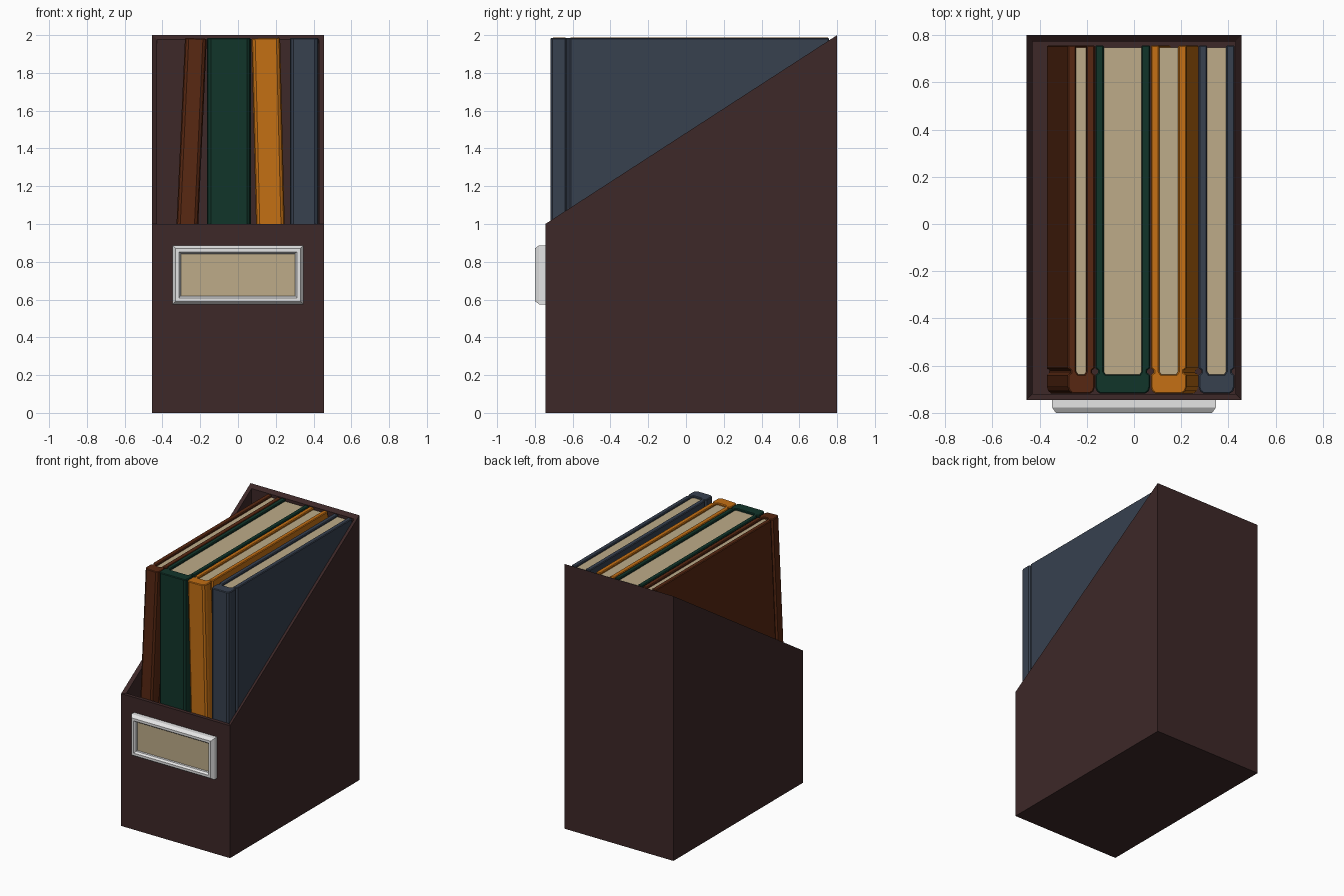
import bpy, bmesh, math

if "Cube" in bpy.data.objects:
    bpy.data.objects.remove(bpy.data.objects["Cube"])


def material(name, rgb):
    m = bpy.data.materials.new(name)
    m.diffuse_color = (*rgb, 1)
    m.use_nodes = True
    m.node_tree.nodes["Principled BSDF"].inputs["Base Color"].default_value = m.diffuse_color
    return m


MAROON = material("dark maroon board", (0.047, 0.021, 0.021))
CREAM = material("cream paper", (0.51, 0.41, 0.25))
METAL = material("pale metal", (0.78, 0.78, 0.78))
BROWN = material("brown leather", (0.098, 0.021, 0.006))
GREEN = material("green cloth", (0.0056, 0.035, 0.023))
ORANGE = material("orange cloth", (0.55, 0.16, 0.007))
BLUE = material("slate blue cloth", (0.038, 0.052, 0.078))


def loft(name, loops, mat, cap_start=True, cap_end=True):
    """Skin a row of closed loops with equal point counts."""
    bm = bmesh.new()
    rings = [[bm.verts.new(p) for p in loop] for loop in loops]
    n = len(rings[0])
    for a, b in zip(rings, rings[1:]):
        for i in range(n):
            j = (i + 1) % n
            bm.faces.new((a[i], a[j], b[j], b[i]))
    if cap_start:
        bm.faces.new(rings[0][::-1])
    if cap_end:
        bm.faces.new(rings[-1])
    bmesh.ops.recalc_face_normals(bm, faces=bm.faces)
    mesh = bpy.data.meshes.new(name)
    bm.to_mesh(mesh)
    bm.free()
    mesh.materials.append(mat)
    ob = bpy.data.objects.new(name, mesh)
    bpy.context.collection.objects.link(ob)
    return ob


def rect(x, y0, y1, z0, z1):
    """Horizontal rectangle, z0 at the front edge and z1 at the back edge."""
    return [(-x, y0, z0), (x, y0, z0), (x, y1, z1), (-x, y1, z1)]


# Holder: outside wall up, over the sloped rim, down the inside to the floor
W, T = 0.455, 0.026
F, B = -0.745, 0.80
loft("magazine_holder", [
    rect(W, F, B, 0, 0),
    rect(W, F, B, 1.0, 2.0),
    rect(W - T, F + T, B - T, 1.0, 1.976),
    rect(W - T, F + T, B - T, T, T),
], MAROON)


# Label frame: bevelled ring sections given as (inset, y)
def upright(inset, y):
    x, z0, z1 = 0.347 - inset, 0.575 + inset, 0.887 - inset
    return [(-x, y, z0), (x, y, z0), (x, y, z1), (-x, y, z1)]


loft("label_frame", [upright(*s) for s in (
    (0, F), (0, -0.777), (0.016, -0.80), (0.034, -0.80),
    (0.045, -0.785), (0.045, F))], METAL, False, False)
loft("label_card", [upright(0.044, F), upright(0.044, -0.768)], CREAM)


# Books: wrap-round cover with hinge grooves, plus a page block
def book(name, thick, x_bottom, x_top, mat):
    h, t = thick / 2, 0.036
    bottom, top, back = 0.032, 1.985, 0.757
    half = [(h - 0.02, -0.718), (h - 0.006, -0.708), (h, -0.69), (h, -0.64),
            (h - 0.012, -0.63), (h - 0.012, -0.62), (h, -0.61), (h, back),
            (h - t, back), (h - t, -0.625), (h - t - 0.008, -0.637)]
    outline = half + [(-x, y) for x, y in reversed(half)]
    height = top - bottom
    cover = loft(name + "_cover",
                 [[(x, y, z) for x, y in outline] for z in (0, height)], mat)
    bev = cover.modifiers.new("edge", 'BEVEL')
    bev.width, bev.segments = 0.005, 1
    bev.limit_method, bev.angle_limit = 'ANGLE', math.radians(60)
    pages = loft(name + "_pages", [rect(h - t + 0.001, -0.638, back - 0.01, z, z)
                                   for z in (0.014, height - 0.014)], CREAM)
    for ob in (cover, pages):
        ob.location = (x_bottom, 0, bottom)
        ob.rotation_euler.y = math.atan((x_top - x_bottom) / height)


book("brown_book", 0.115, -0.312, -0.223, BROWN)
book("green_book", 0.232, -0.048, -0.048, GREEN)
book("orange_book", 0.152, 0.195, 0.147, ORANGE)
book("blue_book", 0.152, 0.350, 0.350, BLUE)
